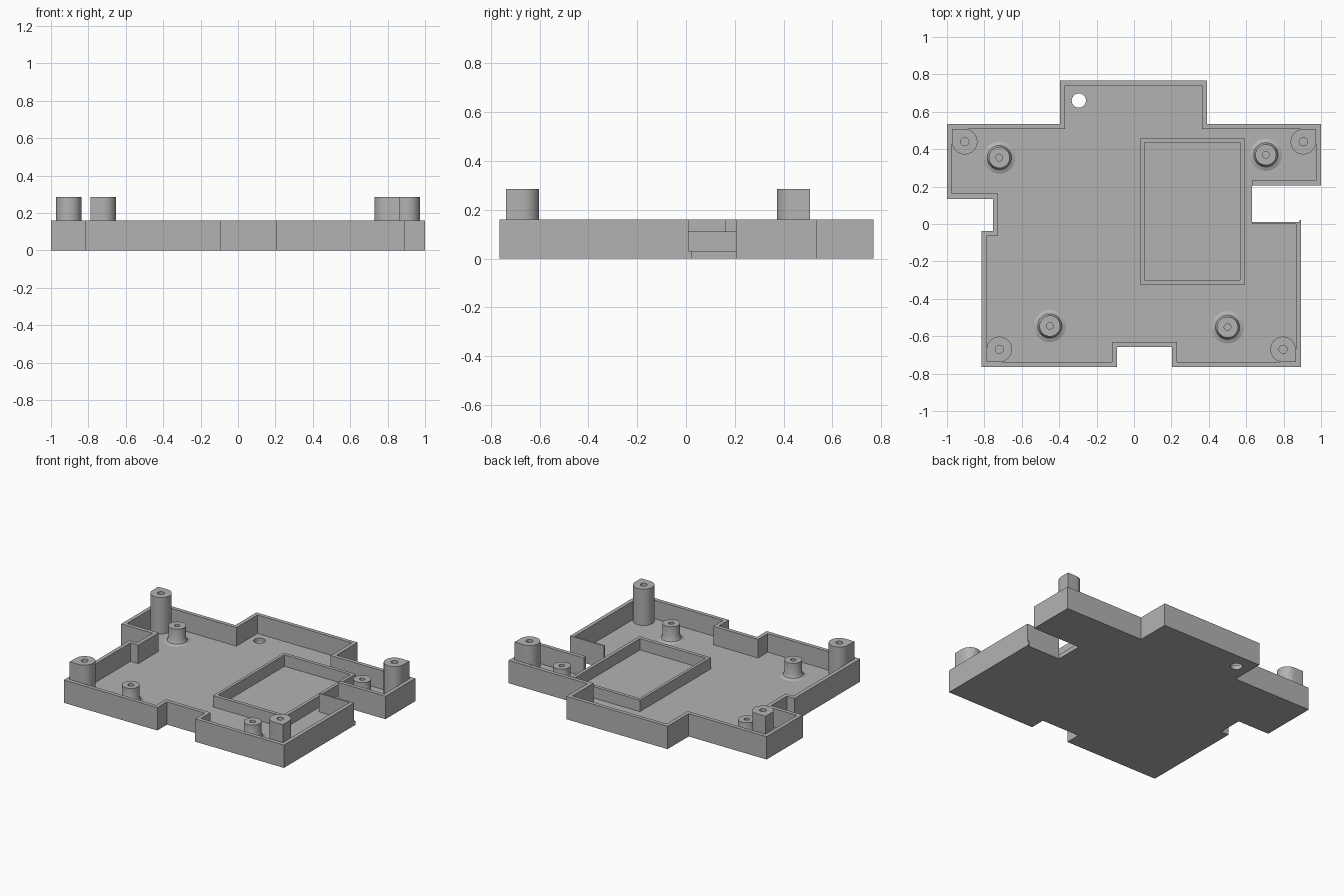
import bpy, bmesh, math
from mathutils import Vector

if "Cube" in bpy.data.objects:
    bpy.data.objects.remove(bpy.data.objects["Cube"])

GREY = (0.45, 0.45, 0.45, 1)
grey = bpy.data.materials.new("plain grey plastic")
grey.use_nodes = True
grey.diffuse_color = GREY
grey.node_tree.nodes["Principled BSDF"].inputs["Base Color"].default_value = GREY

FLOOR, RIM, FRAME, POST, STUD = 0.03, 0.16, 0.11, 0.285, 0.14


def finish(bm, name):
    bmesh.ops.recalc_face_normals(bm, faces=bm.faces)
    mesh = bpy.data.meshes.new(name)
    bm.to_mesh(mesh)
    bm.free()
    mesh.materials.append(grey)
    obj = bpy.data.objects.new(name, mesh)
    bpy.context.collection.objects.link(obj)
    bpy.ops.object.select_all(action='DESELECT')
    obj.select_set(True)
    bpy.context.view_layer.objects.active = obj
    bpy.ops.object.shade_smooth_by_angle(angle=math.radians(35))
    return obj


def prism(name, loops, z0, z1):
    """Extrude a flat shape; loops after the first are holes."""
    bm = bmesh.new()
    edges = []
    for loop in loops:
        vs = [bm.verts.new((x, y, z0)) for x, y in loop]
        edges += [bm.edges.new((vs[i - 1], vs[i])) for i in range(len(vs))]
    bmesh.ops.triangle_fill(bm, edges=edges, use_beauty=True, normal=(0, 0, 1))
    ext = bmesh.ops.extrude_face_region(bm, geom=bm.faces[:], use_keep_orig=True)
    moved = [g for g in ext["geom"] if isinstance(g, bmesh.types.BMVert)]
    bmesh.ops.translate(bm, verts=moved, vec=(0, 0, z1 - z0))
    return finish(bm, name)


def circle(cx, cy, r, n=32):
    return [(cx + r * math.cos(math.tau * i / n), cy + r * math.sin(math.tau * i / n))
            for i in range(n)]


def rect(x0, x1, y0, y1):
    return [(x0, y0), (x1, y0), (x1, y1), (x0, y1)]


def inset(path, widths):
    """Offset an open right-angled path to its left, one width per segment."""
    shifts = []
    for (a, b), w in zip(zip(path, path[1:]), widths):
        d = (Vector(b) - Vector(a)).normalized()
        shifts.append(Vector((-d.y, d.x)) * w)
    result = []
    for i, p in enumerate(path):
        s = Vector((0, 0))
        if i > 0:
            s += shifts[i - 1]
        if i < len(shifts):
            s += shifts[i]
        result.append(tuple(Vector(p) + s))
    return result


# Outline, counter-clockwise, open at the side cut-out
outline = [(0.63, 0.205), (1, 0.205), (1, 0.535), (0.39, 0.535), (0.39, 0.768),
           (-0.395, 0.768), (-0.395, 0.535), (-1, 0.535), (-1, 0.135),
           (-0.755, 0.135), (-0.755, -0.038), (-0.815, -0.038), (-0.815, -0.765),
           (-0.09, -0.765), (-0.09, -0.658), (0.203, -0.658), (0.203, -0.765),
           (0.892, -0.765), (0.892, 0.01), (0.63, 0.01)]
thickness = [0.027] * (len(outline) - 2) + [0.01]
inner = inset(outline, thickness)

prism("outer_wall", [outline + inner[::-1]], 0, RIM)
prism("floor", [inner, circle(-0.295, 0.66, 0.038)], 0, FLOOR)
prism("corner_nub", [rect(0.884, 0.894, 0.008, 0.022)], 0, FLOOR)

# Raised rectangular frame on the floor
prism("inner_frame", [rect(0.035, 0.59, -0.325, 0.46),
                      rect(0.055, 0.567, -0.30, 0.436)], FLOOR, FRAME)

# Tall corner posts: round, with a square corner toward the walls
R = 0.068
for name, cx, cy, sx, sy in [("back_right_post", -0.905, 0.44, -1, 1),
                             ("back_left_post", 0.905, 0.44, 1, 1),
                             ("front_right_post", -0.72, -0.67, -1, -1),
                             ("front_left_post", 0.797, -0.67, 1, -1)]:
    arc = [math.radians(90 + 270 * i / 24) for i in range(25)]
    shape = [(cx + sx * R * math.cos(a), cy + sy * R * math.sin(a)) for a in arc]
    shape.append((cx + sx * R, cy + sy * R))
    prism(name, [shape, circle(cx, cy, 0.022, 20)], FLOOR, POST)

# Short hollow studs with flared feet
profile = [(0.018, FLOOR), (0.018, STUD), (0.056, STUD), (0.056, 0.06),
           (0.065, 0.039), (0.086, FLOOR)]
for name, cx, cy in [("back_right_stud", -0.72, 0.355), ("back_left_stud", 0.705, 0.37),
                     ("front_right_stud", -0.45, -0.545), ("front_left_stud", 0.5, -0.552)]:
    bm = bmesh.new()
    vs = [bm.verts.new((cx + r, cy, z)) for r, z in profile]
    es = [bm.edges.new(pair) for pair in zip(vs, vs[1:])]
    bmesh.ops.spin(bm, geom=vs + es, cent=(cx, cy, 0), axis=(0, 0, 1),
                   angle=math.tau, steps=32, use_merge=True)
    bmesh.ops.remove_doubles(bm, verts=bm.verts, dist=0.0001)
    finish(bm, name)
